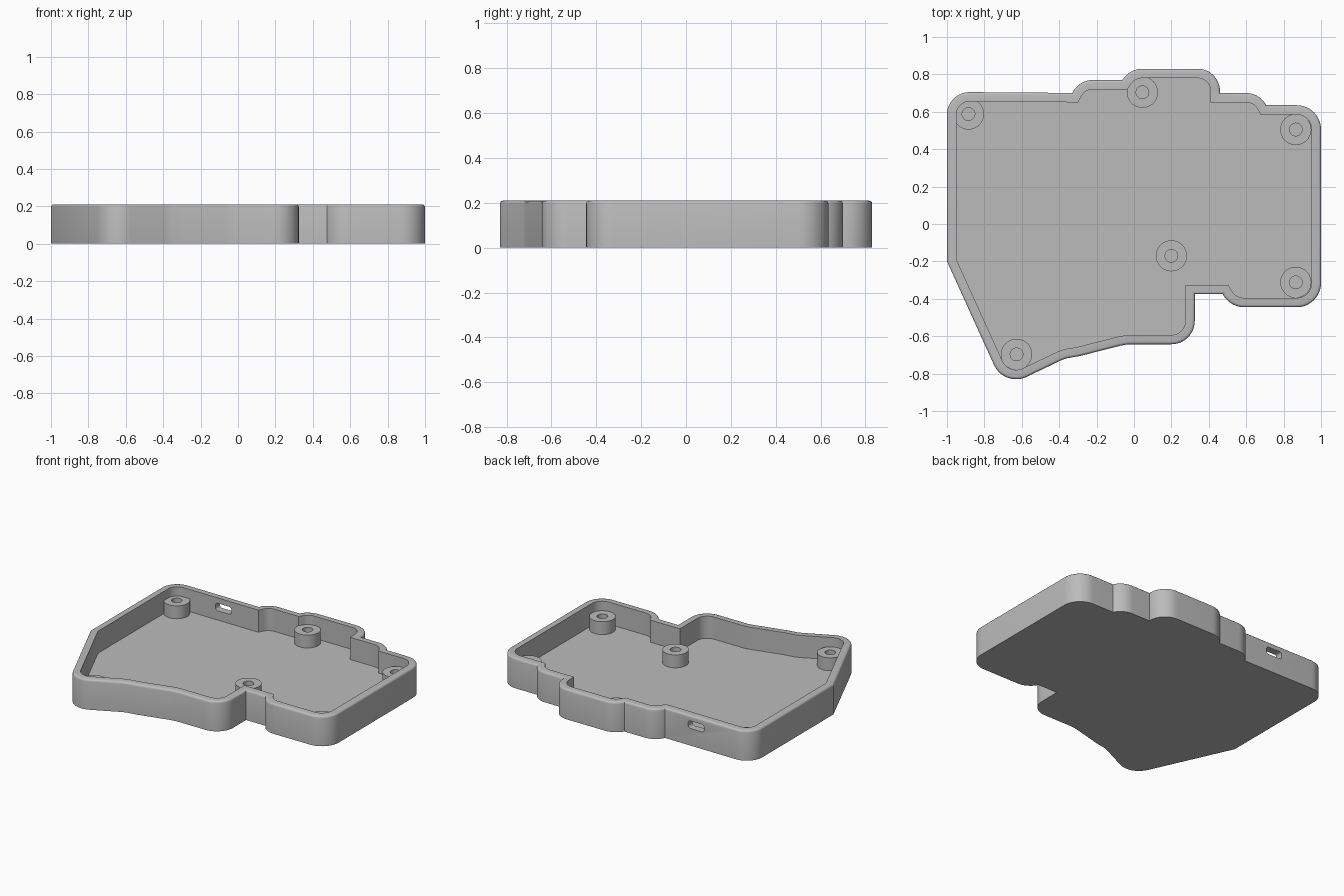
import bpy, bmesh, math
from mathutils import Vector

cube = bpy.data.objects.get("Cube")
if cube:
    bpy.data.objects.remove(cube)

HEIGHT, FLOOR, BOSS_TOP, WALL = 0.21, 0.055, 0.145, 0.05
EDGE = 0.014  # rounding of the outer rim

grey = bpy.data.materials.new("matte grey")
grey.use_nodes = True
colour = (0.5, 0.5, 0.5, 1)
grey.diffuse_color = colour
grey.node_tree.nodes["Principled BSDF"].inputs["Base Color"].default_value = colour


def arc(cx, cy, r, start, end, steps=12):
    """Points on an arc, angles in degrees."""
    angles = [math.radians(start + (end - start) * i / steps) for i in range(steps + 1)]
    return [Vector((cx + r * math.cos(a), cy + r * math.sin(a))) for a in angles]


def inset(points, d):
    """Mitred inward offset of a counterclockwise loop."""
    result = []
    for i, p in enumerate(points):
        a = (p - points[i - 1]).normalized()
        b = (points[(i + 1) % len(points)] - p).normalized()
        na, nb = Vector((-a.y, a.x)), Vector((-b.y, b.x))
        result.append(p + (na + nb) * d / (1 + na.dot(nb)))
    return result


def make_object(name, rings, cap_start=False, cap_end=False, closed=False):
    """Skin a stack of (points, z) rings."""
    bm = bmesh.new()
    loops = [[bm.verts.new((p.x, p.y, z)) for p in pts] for pts, z in rings]
    pairs = list(zip(loops, loops[1:]))
    if closed:
        pairs.append((loops[-1], loops[0]))
    for low, high in pairs:
        for i in range(len(low)):
            j = (i + 1) % len(low)
            bm.faces.new((low[i], low[j], high[j], high[i]))
    if cap_start:
        bm.faces.new(loops[0][::-1])
    if cap_end:
        bm.faces.new(loops[-1])
    bmesh.ops.recalc_face_normals(bm, faces=bm.faces)
    mesh = bpy.data.meshes.new(name)
    bm.to_mesh(mesh)
    bm.free()
    mesh.materials.append(grey)
    obj = bpy.data.objects.new(name, mesh)
    bpy.context.collection.objects.link(obj)
    return obj


def smooth(obj):
    bpy.ops.object.select_all(action="DESELECT")
    obj.select_set(True)
    bpy.context.view_layer.objects.active = obj
    bpy.ops.object.shade_smooth_by_angle(angle=math.radians(32))


# Outline of the tray, counterclockwise from the left front corner
outline = [Vector((-1, -0.2))]
outline += arc(-0.63, -0.7, 0.13, 205, 294)
outline += [Vector(p) for p in ((-0.39, -0.729), (-0.36, -0.718), (-0.29, -0.706),
                                (-0.07, -0.65), (-0.03, -0.643))]
outline += arc(0.2, -0.518, 0.125, 270, 360)
outline += [Vector((0.325, -0.375))]
outline += arc(0.59, -0.315, 0.13, 207.5, 270)      # step beside the notch
outline += arc(0.87, -0.315, 0.13, 270, 360)
outline += arc(0.87, 0.505, 0.13, 0, 90)
outline += arc(0.6, 0.58, 0.12, 27.3, 90)           # stepped back edge
outline += [Vector((0.46, 0.7))]
outline += arc(0.34, 0.71, 0.12, 0, 90)
outline += arc(0.045, 0.705, 0.125, 90, 149)
outline += arc(-0.22, 0.65, 0.12, 90, 155)
outline += arc(-0.88, 0.585, 0.12, 90, 180)

# Tray shell: outer wall, rounded rim, inner wall and floor
rings = [(outline, 0), (outline, HEIGHT - EDGE)]
for k in range(1, 4):
    t = math.pi / 2 * k / 3
    rings.append((inset(outline, EDGE * (1 - math.cos(t))),
                  HEIGHT - EDGE * (1 - math.sin(t))))
inner = inset(outline, WALL)
rings += [(inner, HEIGHT), (inner, FLOOR)]
tray = make_object("tray", rings, cap_start=True, cap_end=True)

# Rounded port opening through the back wall
half_w, half_h, r = 0.062, 0.026, 0.018
section = []
for sx, sz, start in ((1, 1, 0), (-1, 1, 90), (-1, -1, 180), (1, -1, 270)):
    section += arc(sx * (half_w - r), sz * (half_h - r), r, start, start + 90, 5)
cutter = make_object("port_cutter", [(section, -0.1), (section, 0.1)], True, True)
cutter.rotation_euler = (math.pi / 2, 0, 0)
cutter.location = (-0.57, 0.68, 0.146)
cutter.hide_render = True
bpy.context.view_layer.update()
cut = tray.modifiers.new("port", "BOOLEAN")
cut.operation, cut.solver, cut.object = "DIFFERENCE", "EXACT", cutter
bpy.ops.object.select_all(action="DESELECT")
tray.select_set(True)
bpy.context.view_layer.objects.active = tray
bpy.ops.object.modifier_apply(modifier=cut.name)
bpy.data.objects.remove(cutter)
smooth(tray)

# Screw bosses with blind holes
bosses = {"back_right": (-0.885, 0.588), "back_middle": (0.045, 0.704),
          "back_left": (0.865, 0.505), "centre": (0.2, -0.17),
          "front_left": (0.865, -0.312), "front_right": (-0.628, -0.697)}
for place, (x, y) in bosses.items():
    wide = arc(x, y, 0.083, 0, 360, 40)[:-1]
    hole = arc(x, y, 0.034, 0, 360, 40)[:-1]
    base = FLOOR - 0.01
    smooth(make_object("screw_boss_" + place, [(wide, base), (wide, BOSS_TOP),
                       (hole, BOSS_TOP), (hole, base)], closed=True))
